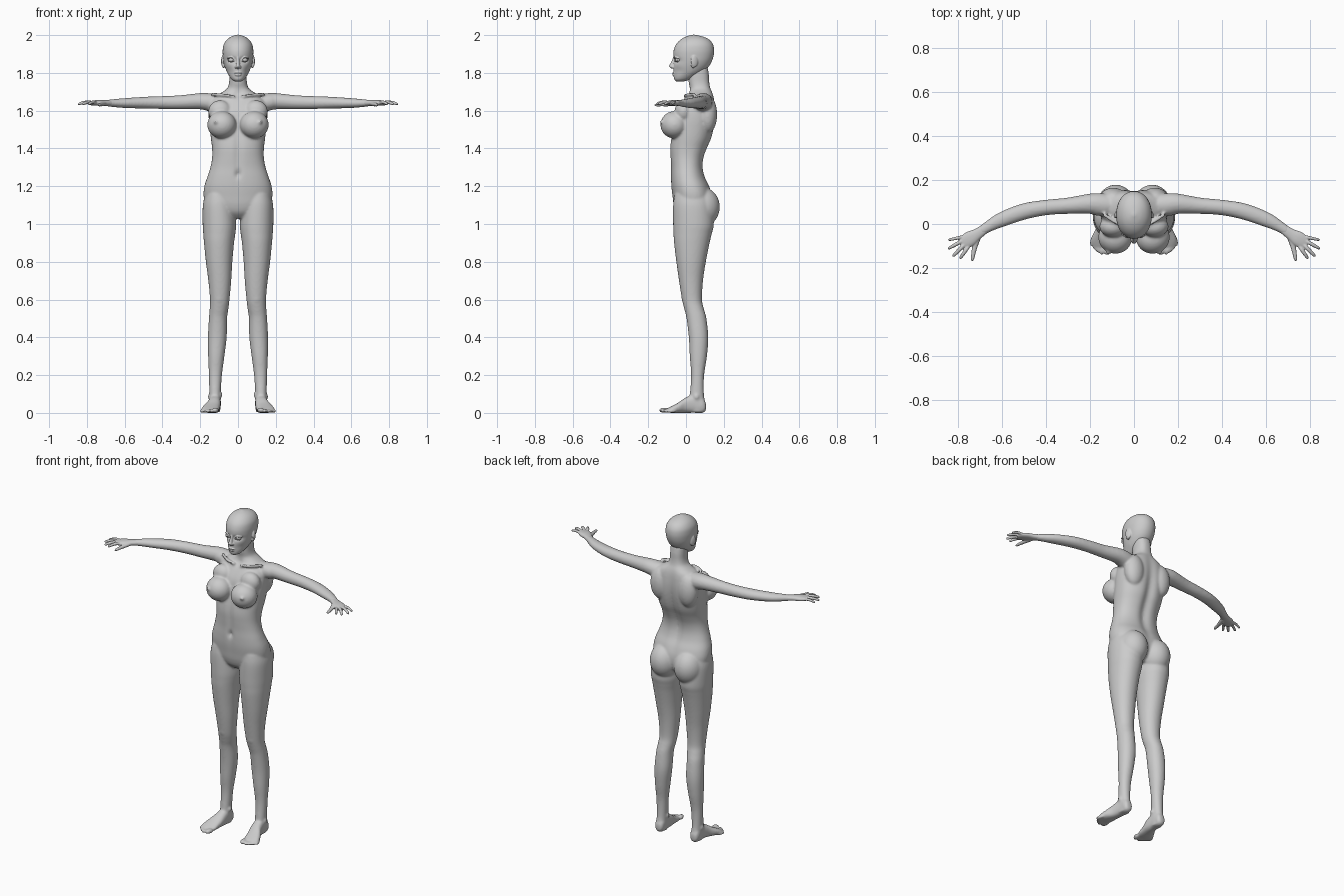
import bpy, bmesh, math
from mathutils import Vector, Matrix


def sgnpow(v, p):
    return math.copysign(abs(v) ** p, v)


def spline(rows, steps):
    # Catmull-Rom through rows of equal length
    out = []
    for i in range(len(rows) - 1):
        a, b, c, d = rows[max(i - 1, 0)], rows[i], rows[i + 1], rows[min(i + 2, len(rows) - 1)]
        for s in range(steps):
            t = s / steps
            out.append([0.5 * (2 * q + (r - p) * t + (2 * p - 5 * q + 4 * r - w) * t * t
                               + (3 * q - p - 3 * r + w) * t ** 3) for p, q, r, w in zip(a, b, c, d)])
    return out + [list(rows[-1])]


def loft(bm, rows, mode="path", sides=(1,), power=2.0, n=32, steps=5):
    # rows: centre x, y, z and the two half sizes of each section
    pts = spline(rows, steps)
    made = []
    for side in sides:
        rings = []
        for i, (x, y, z, ru, rv) in enumerate(pts):
            u, v = Vector((1, 0, 0)), Vector((0, 1, 0))
            if mode == "y":
                v = Vector((0, 0, 1))
            elif mode == "path":
                t = Vector(pts[min(i + 1, len(pts) - 1)][:3]) - Vector(pts[max(i - 1, 0)][:3])
                u = t.cross(Vector((0, 0, 1))).normalized()
                v = u.cross(t).normalized()
            ring = []
            for k in range(n):
                a = 2 * math.pi * k / n
                co = Vector((x, y, z)) + u * max(ru, .001) * sgnpow(math.cos(a), 2 / power) \
                    + v * max(rv, .001) * sgnpow(math.sin(a), 2 / power)
                ring.append(bm.verts.new((co.x * side, co.y, co.z)))
            rings.append(ring)
            made += ring
        for r0, r1 in zip(rings, rings[1:]):
            for k in range(n):
                bm.faces.new((r0[k], r0[(k + 1) % n], r1[(k + 1) % n], r1[k]))
        bm.faces.new(rings[0][::-1])
        bm.faces.new(rings[-1])
    return made


def boxes_z(rows):
    # z, x0, x1, y0, y1 -> loft rows
    return [((a + b) / 2, (c + d) / 2, z, (b - a) / 2, (d - c) / 2) for z, a, b, c, d in rows]


def blob(bm, c, r, sides=(1, -1), rot=0.0):
    for s in sides:
        m = Matrix.Translation((c[0] * s, c[1], c[2])) @ Matrix.Rotation(rot * s, 4, 'Z') \
            @ Matrix.Diagonal((*r, 1))
        bmesh.ops.create_uvsphere(bm, u_segments=32, v_segments=20, radius=1, matrix=m)


def dent(verts, x, z, sx, sz, depth, front=True, mid=0.03):
    for v in verts:
        if (v.co.y < mid) == front:
            g = math.exp(-((abs(v.co.x) - x) / sx) ** 2 - ((v.co.z - z) / sz) ** 2)
            v.co.y += depth * g * (1 if front else -1)


def finish(name, bm, voxel=0, smooth=0):
    bmesh.ops.recalc_face_normals(bm, faces=bm.faces[:])
    me = bpy.data.meshes.new(name)
    bm.to_mesh(me)
    bm.free()
    ob = bpy.data.objects.new(name, me)
    bpy.context.collection.objects.link(ob)
    bpy.ops.object.select_all(action='DESELECT')
    bpy.context.view_layer.objects.active = ob
    ob.select_set(True)
    if voxel:
        m = ob.modifiers.new("fuse", 'REMESH')
        m.mode, m.voxel_size = 'VOXEL', voxel
        bpy.ops.object.modifier_apply(modifier=m.name)
    if smooth:
        m = ob.modifiers.new("soften", 'SMOOTH')
        m.factor, m.iterations = 0.5, smooth
        bpy.ops.object.modifier_apply(modifier=m.name)
    bpy.ops.object.shade_smooth()
    return ob


BOTH = (1, -1)

# Torso and neck: z, half width, front y, back y
torso = [(1.03, .05, -.02, .09), (1.06, .13, -.05, .125), (1.10, .17, -.065, .14),
         (1.15, .182, -.072, .14), (1.20, .178, -.078, .125), (1.25, .162, -.08, .102),
         (1.30, .146, -.08, .092), (1.35, .137, -.083, .097), (1.40, .137, -.085, .115),
         (1.45, .143, -.08, .137), (1.50, .148, -.07, .15), (1.55, .152, -.06, .157),
         (1.60, .152, -.045, .158), (1.65, .145, -.015, .153), (1.68, .115, .006, .147),
         (1.70, .08, .016, .14), (1.72, .056, .02, .131), (1.75, .047, .014, .125),
         (1.79, .046, .012, .122), (1.83, .045, .02, .115)]
bm = bmesh.new()
tv = loft(bm, boxes_z([(z, -w, w, f, b) for z, w, f, b in torso]), "z", power=2.3, n=96)
dent(tv, 0, 1.40, .018, .17, .008)
dent(tv, 0, 1.265, .012, .018, .016)
dent(tv, 0, 1.42, .03, .22, .018, front=False)
dent(tv, 0, 1.685, .018, .02, .008)

# Chest, shoulder blades, buttocks
blob(bm, (.086, -.062, 1.525), (.077, .073, .072), rot=.25)
blob(bm, (.117, -.126, 1.54), (.011, .013, .011))
blob(bm, (.095, -.012, 1.595), (.062, .048, .06))
blob(bm, (.095, .115, 1.58), (.062, .05, .1))
blob(bm, (.083, .085, 1.09), (.086, .094, .105))

# Collar bones and shoulders
loft(bm, [(.018, -.004, 1.675, .008, .008), (.07, .0, 1.683, .008, .008),
          (.14, .045, 1.688, .009, .009)], sides=BOTH, n=12)
blob(bm, (.165, .088, 1.647), (.055, .05, .045))

# Legs
leg = [(1.16, .03, .172, -.06, .12), (1.10, .018, .186, -.068, .14), (1.0, .01, .187, -.068, .147),
       (.95, .014, .184, -.066, .137), (.9, .021, .18, -.063, .125), (.8, .03, .17, -.051, .105),
       (.7, .036, .157, -.037, .09), (.6, .045, .148, -.021, .085), (.55, .051, .15, -.009, .095),
       (.5, .058, .154, .003, .108), (.4, .06, .159, .015, .118), (.3, .072, .158, .02, .111),
       (.2, .085, .154, .027, .096), (.1, .091, .152, .02, .095), (.04, .091, .151, .01, .104),
       (.004, .096, .146, .018, .098)]
loft(bm, boxes_z(leg), "z", BOTH, 2.1, 48)
blob(bm, (.098, .002, .61), (.03, .026, .04))
blob(bm, (.094, .05, .095), (.012, .014, .016))
blob(bm, (.15, .055, .085), (.01, .014, .016))

# Feet: y, x0, x1, z0, z1
foot = [(.106, .105, .137, .015, .05), (.09, .094, .149, 0, .08), (.05, .091, .152, 0, .1),
        (0, .091, .162, 0, .082), (-.04, .096, .184, 0, .055), (-.075, .1, .195, 0, .036),
        (-.1, .106, .185, .002, .024)]
loft(bm, [((a + b) / 2, y, (c + d) / 2, (b - a) / 2, (d - c) / 2) for y, a, b, c, d in foot],
     "y", BOTH, 2.4)
for x, y, r in [(.118, -.117, .016), (.143, -.116, .011), (.16, -.106, .011),
                (.176, -.092, .01), (.19, -.076, .01)]:
    blob(bm, (x, y, r * .9), (r, .028, r * .9), rot=.25)

# Arms
arm = [(.10, .085, 1.64, .045, .045), (.15, .088, 1.645, .052, .047), (.2, .092, 1.65, .046, .043),
       (.3, .083, 1.645, .037, .037), (.4, .075, 1.643, .035, .034), (.5, .057, 1.642, .037, .031),
       (.6, .021, 1.64, .034, .026), (.66, -.01, 1.64, .026, .021), (.7, -.036, 1.64, .022, .016)]
loft(bm, arm, sides=BOTH)
finish("body", bm, .006, 8)

# Hands
bm = bmesh.new()
loft(bm, [(.68, -.023, 1.64, .022, .016), (.715, -.047, 1.641, .026, .015),
          (.745, -.066, 1.641, .034, .015), (.772, -.084, 1.64, .031, .012),
          (.788, -.094, 1.639, .02, .008)], sides=BOTH, power=2.3)
fingers = [((.778, -.058), (.845, -.073), .0075), ((.776, -.074), (.847, -.113), .0085),
           ((.768, -.09), (.824, -.147), .009), ((.752, -.1), (.792, -.158), .0085)]
for (x0, y0), (x1, y1), r in fingers:
    loft(bm, [(x0 + (x1 - x0) * t, y0 + (y1 - y0) * t, 1.641 + dz, r * k, r * k)
              for t, dz, k in [(0, 0, 1), (.35, .004, 1.05), (.7, 0, .95), (.93, -.006, .75), (1, -.009, .35)]],
         sides=BOTH, n=14)
loft(bm, [(.712, -.06, 1.638, .016, .013), (.722, -.095, 1.634, .013, .011),
          (.73, -.13, 1.632, .01, .009), (.735, -.158, 1.63, .008, .007),
          (.737, -.168, 1.63, .004, .003)], sides=BOTH, n=16)
finish("hands", bm, .003, 4)

# Head: z, half width, front y, back y
head = [(1.755, .018, -.052, -.01), (1.768, .036, -.063, .03), (1.80, .056, -.065, .085),
        (1.83, .068, -.066, .118), (1.86, .076, -.064, .136), (1.89, .08, -.067, .146),
        (1.92, .081, -.065, .149), (1.95, .076, -.053, .143), (1.975, .06, -.03, .124),
        (1.992, .036, .0, .09), (2.002, .006, .035, .047)]
bm = bmesh.new()
hv = loft(bm, boxes_z([(z, -w, w, f, b) for z, w, f, b in head]), "z", power=2.1, n=96, steps=8)
dent(hv, .034, 1.868, .02, .013, .016)
dent(hv, .05, 1.81, .02, .02, .006)

# Nose, lips, lids, ears
loft(bm, [(0, -.058, 1.885, .008, .01), (0, -.064, 1.865, .008, .011),
          (0, -.072, 1.846, .01, .013), (0, -.076, 1.834, .013, .014),
          (0, -.068, 1.824, .012, .01)], "z", n=20)
blob(bm, (.011, -.068, 1.831), (.007, .01, .007))
blob(bm, (0, -.064, 1.799), (.021, .009, .005), sides=(1,))
blob(bm, (0, -.063, 1.789), (.018, .009, .006), sides=(1,))
for mid, end, r in [(1.881, 1.876, .004), (1.86, 1.867, .003)]:
    loft(bm, [(.016, -.056, 1.867, r, r), (.033, -.06, mid, r, r), (.046, -.053, mid - .001, r, r),
              (.056, -.042, end, r, r)], sides=BOTH, n=10)
blob(bm, (.079, .045, 1.862), (.009, .02, .032), rot=.35)
blob(bm, (.077, .038, 1.838), (.007, .011, .012))
finish("head", bm, .003, 4)

# Eyeballs
bm = bmesh.new()
blob(bm, (.034, -.041, 1.869), (.016, .016, .014))
finish("eyes", bm)
